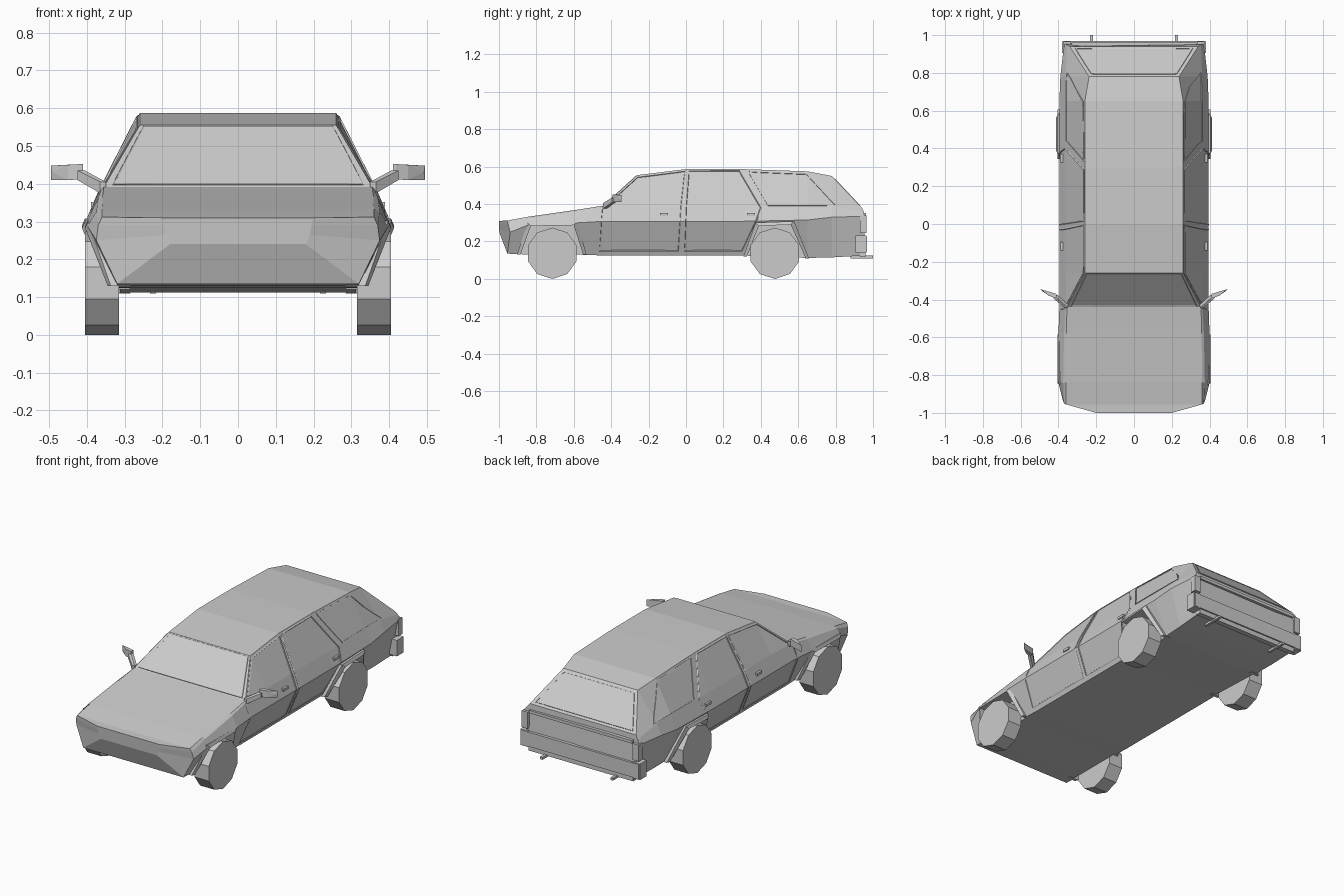
import bpy, bmesh, math
from mathutils import Vector
from mathutils.bvhtree import BVHTree

if "Cube" in bpy.data.objects:
    bpy.data.objects.remove(bpy.data.objects["Cube"])


def make(name, bm):
    bmesh.ops.recalc_face_normals(bm, faces=bm.faces)
    me = bpy.data.meshes.new(name)
    bm.to_mesh(me)
    bm.free()
    ob = bpy.data.objects.new(name, me)
    bpy.context.collection.objects.link(ob)
    return ob


def hulls(name, groups, mirror=True):
    """One object made of convex pieces, optionally repeated on both sides."""
    bm = bmesh.new()
    for pts in groups:
        for s in ((1, -1) if mirror else (1,)):
            vs = [bm.verts.new((s * x, y, z)) for x, y, z in pts]
            r = bmesh.ops.convex_hull(bm, input=vs)
            junk = [v for v in r["geom_interior"] if isinstance(v, bmesh.types.BMVert)]
            bmesh.ops.delete(bm, geom=junk, context='VERTS')
    bmesh.ops.dissolve_limit(bm, angle_limit=0.01, verts=bm.verts, edges=bm.edges)
    return make(name, bm)


def box(x0, x1, y0, y1, z0, z1):
    return [(x, y, z) for x in (x0, x1) for y in (y0, y1) for z in (z0, z1)]


def prism(yz, x0, x1):
    return [(x, y, z) for x in (x0, x1) for y, z in yz]


# Body shell: half sections (floor, waist, belt, roof) lofted front to back
def flat(y, *xz):
    return [(x, y, z) for x, z in xz]


SILL, WAIST, BELT = (.32, .125), (.395, .308), (.36, .39)
stations = [
    [(.18, -.995, .24), (.19, -1, .265), (.195, -1, .29), (.2, -1, .31)],
    [(.32, -.955, .135), (.375, -.94, .25), (.37, -.95, .29), (.36, -.955, .312)],
    flat(-.84, (.32, .13), (.40, .29), (.375, .325), (.36, .333)),
    flat(-.58, (.32, .13), (.40, .30), (.37, .363), (.358, .37)),
    flat(-.44, SILL, WAIST, (.362, .385), (.355, .392)),
    flat(-.26, SILL, WAIST, BELT, (.26, .555)),
    flat(0, SILL, WAIST, BELT, (.26, .587)),
    flat(.3, SILL, WAIST, BELT, (.26, .587)),
    flat(.65, (.32, .112), (.395, .315), BELT, (.26, .575)),
    flat(.78, (.325, .115), (.39, .33), BELT, (.238, .55)),
    [(.33, .955, .125), (.37, .955, .335), (.355, .95, .36), (.34, .94, .38)],
]
bm = bmesh.new()
rings = []
for st in stations:
    pts = st + [(-x, y, z) for x, y, z in reversed(st)]
    rings.append([bm.verts.new(p) for p in pts])
for a, b in zip(rings, rings[1:]):
    for i in range(8):
        j = (i + 1) % 8
        bm.faces.new((a[i], a[j], b[j], b[i]))
bm.faces.new(rings[0])
bm.faces.new(rings[-1])
bmesh.ops.recalc_face_normals(bm, faces=bm.faces)
tree = BVHTree.FromBMesh(bm)
body = make("body_shell", bm)

# Wheel arches cut out of the shell
front_arch = [(-.885, .13), (-.83, .283), (-.60, .287), (-.55, .13)]
rear_arch = [(.325, .12), (.39, .283), (.56, .29), (.64, .11)]
cut_pts = []
for a in (front_arch, rear_arch):
    low = [(a[0][0] - .02, .07)] + a + [(a[3][0] + .02, .07)]
    cut_pts.append(prism(low, .312, .5))
cutter = hulls("arch_cutter", cut_pts)
cutter.hide_render = True
mod = body.modifiers.new("arches", 'BOOLEAN')
mod.operation, mod.solver, mod.object = 'DIFFERENCE', 'EXACT', cutter
bpy.context.view_layer.objects.active = body
bpy.ops.object.modifier_apply(modifier="arches")
bpy.data.objects.remove(cutter)

# Flared lips around the arches
for name, arch, xo in (("front_flare", front_arch, .405), ("rear_flare", rear_arch, .413)):
    cy = sum(p[0] for p in arch) / 4
    lip = []
    for k, (y, z) in enumerate(arch):
        top = k in (1, 2)
        x = xo if top else .345
        oy = y + math.copysign(.018, y - cy)
        oz = z + (.018 if top else 0)
        lip.append([(x, y, z), (x - .06, y, z), (x - .008, oy, oz), (x - .06, oy, oz)])
    hulls(name, [p + q for p, q in zip(lip, lip[1:])])

# Ten-sided wheels
for name, cy in (("front_wheels", -.715), ("rear_wheels", .475)):
    rim = [(cy + .137 * math.sin(k * math.pi / 5), .137 - .137 * math.cos(k * math.pi / 5))
           for k in range(10)]
    hulls(name, [prism(rim, .315, .405)])


# Door and window seams: thin strips laid on the shell
def seam(name, outline, ray, depth=.0045):
    cu = bpy.data.curves.new(name, 'CURVE')
    cu.dimensions = '3D'
    cu.bevel_depth, cu.bevel_resolution = depth, 0
    pts = []
    for (a, b), (c, d) in zip(outline, outline[1:] + outline[:1]):
        for k in range(6):
            u, v = a + (c - a) * k / 6, b + (d - b) * k / 6
            start = (-2 * ray.x, u, v) if ray.x else (u, -2 * ray.y, v)
            hit = tree.ray_cast(Vector(start), ray)[0]
            if hit:
                pts.append(hit)
    sp = cu.splines.new('POLY')
    sp.points.add(len(pts) - 1)
    for p, q in zip(sp.points, pts):
        p.co = (*q, 1)
    sp.use_cyclic_u = True
    sp.use_smooth = False
    bpy.context.collection.objects.link(bpy.data.objects.new(name, cu))


side_seams = {
    "front_door_seam": [(-.465, .15), (-.45, .37), (-.26, .543), (-.005, .575), (-.025, .39), (-.04, .15)],
    "rear_door_seam": [(-.01, .15), (.0, .39), (.015, .577), (.285, .578), (.40, .38), (.375, .31), (.3, .15)],
    "quarter_window_seam": [(.335, .573), (.645, .56), (.8, .393), (.44, .393)],
}
for name, outline in side_seams.items():
    for s, tag in ((1, "_right"), (-1, "_left")):
        seam(name + tag, outline, Vector((-s, 0, 0)))
seam("windscreen_seam", [(-.25, .55), (.25, .55), (.33, .398), (-.33, .398)], Vector((0, 1, 0)), .003)
seam("rear_window_seam", [(-.225, .535), (.225, .535), (.31, .392), (-.31, .392)], Vector((0, -1, 0)), .003)

# Door handles
hulls("door_handles", [box(.36, .389, y, y + .045, .337, .352) for y in (-.14, .325)])

# Wing mirrors on slanted arms
arm = box(.35, .365, -.445, -.425, .375, .405) + box(.405, .425, -.395, -.375, .41, .435)
head = box(.41, .418, -.392, -.37, .412, .452) + [
    (.495, -.345, .41), (.495, -.345, .448), (.45, -.38, .41), (.45, -.38, .45), (.49, -.352, .43)]
hulls("wing_mirrors", [arm, head])

# Rear bumper with wrapped ends, tail lamps and tailgate ledge
hulls("rear_bumper", [
    box(-.375, .375, .935, .968, .145, .228),
    box(.335, .382, .905, .966, .14, .232),
    box(.335, -.335, .93, .96, .118, .15),
])
hulls("tail_lamps", [box(.335, .374, .93, .966, .245, .34)])
hulls("tailgate_ledge", [box(-.33, .33, .94, .962, .335, .352)], mirror=False)

# Twin exhaust pipes
hulls("exhaust_pipes", [box(.217, .233, .88, 1.0, .11, .124)])
